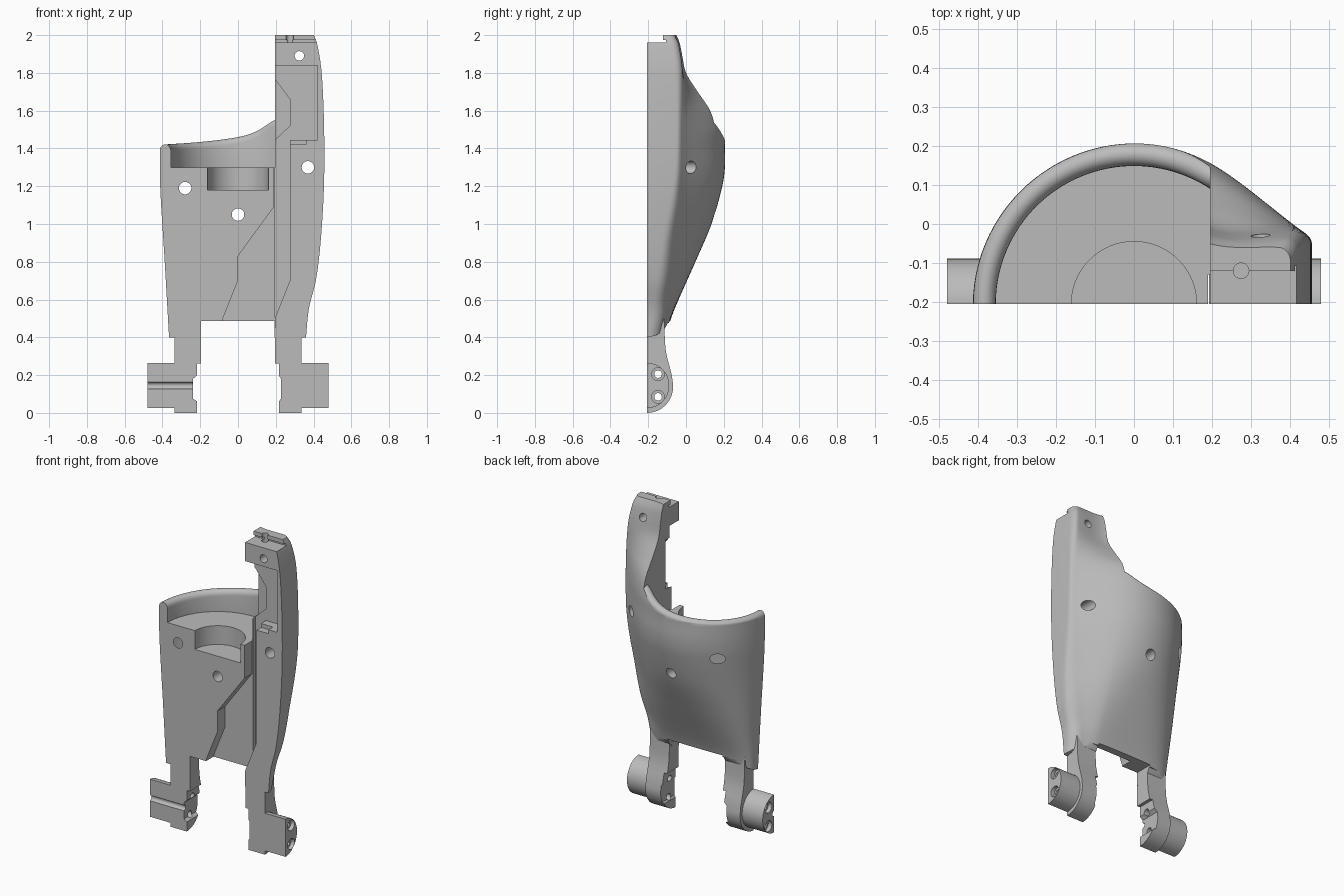
import bpy, bmesh
from math import cos, sin, acos, pi, radians
from mathutils import Vector
from mathutils.geometry import interpolate_bezier

if "Cube" in bpy.data.objects:
    bpy.data.objects.remove(bpy.data.objects["Cube"])

FRONT = -0.206
grey = bpy.data.materials.new("plain grey")
grey.use_nodes = True
grey.diffuse_color = (0.5, 0.5, 0.5, 1)
grey.node_tree.nodes["Principled BSDF"].inputs["Base Color"].default_value = (0.5, 0.5, 0.5, 1)


def make(name, bm):
    bmesh.ops.remove_doubles(bm, verts=bm.verts, dist=1e-5)
    bmesh.ops.recalc_face_normals(bm, faces=bm.faces)
    mesh = bpy.data.meshes.new(name)
    bm.to_mesh(mesh)
    bm.free()
    mesh.materials.append(grey)
    ob = bpy.data.objects.new(name, mesh)
    bpy.context.collection.objects.link(ob)
    return ob


def loft(name, rings):
    """Skin a list of equal closed rings and cap both ends."""
    bm = bmesh.new()
    rows = [[bm.verts.new(p) for p in r] for r in rings]
    n = len(rows[0])
    for a, b in zip(rows, rows[1:]):
        for i in range(n):
            j = (i + 1) % n
            bm.faces.new((a[i], a[j], b[j], b[i]))
    bm.faces.new(rows[0])
    bm.faces.new(rows[-1])
    return make(name, bm)


def prism(name, pts, axis, lo, hi):
    """Extrude a 2D outline along x, y or z."""
    def place(p, d):
        q = list(p)
        q.insert("xyz".index(axis), d)
        return q
    return loft(name, [[place(p, d) for p in pts] for d in (lo, hi)])


def box(name, x0, x1, y0, y1, z0, z1):
    return prism(name, [(x0, y0), (x1, y0), (x1, y1), (x0, y1)], "z", z0, z1)


def rod(name, c, r, axis, lo, hi, n=48):
    pts = [(c[0] + r * cos(2 * pi * i / n), c[1] + r * sin(2 * pi * i / n)) for i in range(n)]
    return prism(name, pts, axis, lo, hi)


def cut(ob, *cutters):
    for c in cutters:
        c.hide_render = True
        m = ob.modifiers.new("cut", "BOOLEAN")
        m.operation, m.solver, m.object = "DIFFERENCE", "EXACT", c
        bpy.context.view_layer.objects.active = ob
        bpy.ops.object.modifier_apply(modifier=m.name)
        bpy.data.objects.remove(c)


def smooth(ob):
    bpy.ops.object.select_all(action="DESELECT")
    ob.select_set(True)
    bpy.context.view_layer.objects.active = ob
    bpy.ops.object.shade_smooth_by_angle(angle=radians(28))


def spline(table, z):
    """Smooth interpolation through (position, value) pairs."""
    z = min(max(z, table[0][0]), table[-1][0])
    i = max(k for k in range(len(table) - 1) if table[k][0] <= z)
    def slope(k):
        a, b = table[max(k - 1, 0)], table[min(k + 1, len(table) - 1)]
        return (b[1] - a[1]) / (b[0] - a[0])
    (x0, y0), (x1, y1) = table[i], table[i + 1]
    h = x1 - x0
    t = (z - x0) / h
    return (y0 * (1 + 2 * t) * (1 - t) ** 2 + y1 * t * t * (3 - 2 * t)
            + h * t * (1 - t) * (slope(i) * (1 - t) - slope(i + 1) * t))


# Shell against height: side widths, depth, side corner, its size, and squareness
left_w = [(0.4, 0.365), (0.8, 0.388), (1.2, 0.412), (1.4, 0.413), (2, 0.40)]
right_w = [(0.4, 0.36), (0.55, 0.375), (0.7, 0.412), (0.9, 0.437), (1.2, 0.455),
           (1.5, 0.456), (1.8, 0.443), (1.95, 0.42), (2, 0.402)]
depth = [(0.4, 0.1), (0.5, 0.127), (0.6, 0.167), (0.8, 0.256), (1, 0.341), (1.2, 0.398),
         (1.3, 0.412), (1.4, 0.412), (1.5, 0.411), (1.6, 0.381), (1.7, 0.306), (1.8, 0.236),
         (1.9, 0.211), (1.96, 0.197), (2, 0.178)]
corner = [(0.4, -0.13), (0.5, -0.108), (0.6, -0.095), (0.75, -0.07), (0.9, -0.05),
          (1.1, -0.02), (1.4, -0.01), (1.8, -0.018), (1.95, -0.038), (2, -0.06)]
bend = [(0.4, 0.06), (1, 0.065), (1.3, 0.04), (2, 0.03)]
square = [(0.4, 4), (0.6, 3), (0.9, 2.2), (1.1, 2), (2, 2)]


def section(z):
    a, xr, d, yc, c, n = (spline(t, z) for t in (left_w, right_w, depth, corner, bend, square))
    u = 0.2 / a
    end = pi - acos(u ** (n / 2))
    pts = []
    for i in range(32):
        co, si = cos(end * i / 32), sin(end * i / 32)
        x = abs(co) ** (2 / n) * (-a if co > 0 else a)
        pts.append(Vector((x, FRONT + d * si ** (2 / n), z)))
    p = Vector((0.2, FRONT + d * (1 - u ** n) ** (1 / n), z))
    q = Vector((xr - c, yc, z))
    s = -d / a * u ** (n - 1) * (1 - u ** n) ** (1 / n - 1)
    m = (q.y - p.y) / (q.x - p.x)
    reach = (q.x - p.x) * 0.33
    low = max(yc - 1.2 * c, FRONT + 0.01)
    pts += interpolate_bezier(p, p + Vector((reach, s * reach, 0)),
                              q - Vector((reach, m * reach, 0)), q, 16)[:-1]
    pts += interpolate_bezier(q, q + Vector((0.6 * c, m * 0.6 * c, 0)),
                              Vector((xr, (low + yc) / 2, z)), Vector((xr, low, z)), 10)
    return pts + [Vector((xr, FRONT, z))]


shell = loft("shell", [section(0.4 + 1.6 * i / 80) for i in range(81)])

# Half-round rim and round shelf, cut out left of the tower
rim_z = [(-0.42, 1.42), (-0.2, 1.435), (0, 1.46), (0.1, 1.49), (0.2, 1.55)]
rings = []
for i in range(73):
    t = radians(-10 + 200 * i / 72)
    h = spline(rim_z, 0.4 * cos(t))
    outline = [(0, 1.3), (0.355, 1.3)]
    outline += [(0.385 - 0.03 * cos(pi * k / 10), h - 0.034 * (1 - sin(pi * k / 10)))
                for k in range(11)]
    outline += [(0.6, h - 0.034), (0.6, 2.2), (0, 2.2)]
    rings.append([(r * cos(t), FRONT + r * sin(t), z) for r, z in outline])
rim_cut = loft("rim_cutter", rings)
cut(rim_cut, box("clip", 0.195, 1, -1, 1, 1, 3))
cut(shell, rim_cut, rod("well", (0, FRONT), 0.161, "z", 1.18, 1.35, 64))

# Front channel with a deeper slot, tower pocket with its relief
channel = [(-0.085, 0.45), (-0.08, 0.5), (0, 0.7), (0, 0.83), (0.19, 1.09), (0.19, 1.46),
           (0.275, 1.46), (0.275, 0.7), (0.195, 0.5), (0.195, 0.45)]
slot = [(0.197, 0.505), (0.275, 0.7), (0.275, 1.46), (0.197, 1.46)]
relief = [(0.15, 1.8), (0.2, 1.76), (0.275, 1.66), (0.275, 1.52), (0.2, 1.45), (0.15, 1.45)]
cut(shell,
    prism("channel", channel, "y", -0.4, -0.13),
    prism("slot", slot, "y", -0.4, -0.106),
    box("pocket", 0.15, 0.42, -0.4, -0.11, 1.445, 1.84),
    box("pocket_step", 0.15, 0.36, -0.4, -0.16, 1.42, 1.5),
    prism("relief", relief, "y", -0.4, -0.07))

# Rounded lower edge, the gap between the legs, and the stepped tower top
lower_edge = [(-0.3, 0.4), (FRONT, 0.4), (-0.165, 0.408), (-0.135, 0.424), (-0.112, 0.447),
              (-0.097, 0.475), (0, 0.475), (0, 0.3), (-0.3, 0.3)]
cut(shell,
    prism("lower_edge", lower_edge, "x", -1, 1),
    box("leg_gap", -0.197, 0.193, -1, 1, 0.3, 0.487),
    box("top_step", 0.1, 0.6, -0.4, -0.121, 1.96, 2.1),
    box("top_groove", 0.1, 0.6, -0.2, -0.106, 1.96, 1.975),
    rod("top_hole", (0.275, -0.12), 0.02, "z", 1.9, 2.1, 24))

# Screw holes from front to back
for x, z, r in ((-0.28, 1.19, 0.033), (0, 1.05, 0.033), (0.37, 1.3, 0.033), (0.325, 1.89, 0.025)):
    cut(shell, rod("screw_hole", (x, z), r, "y", -1, 1, 32))
smooth(shell)

# Legs: rounded foot, slim neck, and a half-round pin facing outward
foot = [(FRONT + 0.138 * cos(radians(a)), 0.14 + 0.14 * sin(radians(a))) for a in range(-90, 13, 6)]
foot += [(-0.075, 0.2), (-0.085, 0.24), (-0.098, 0.285), (-0.107, 0.33), (-0.111, 0.37),
         (-0.113, 0.42), (-0.116, 0.5), (-0.2, 0.5), (-0.2, 0.4), (FRONT, 0.4)]
half = [(FRONT + 0.117 * cos(radians(a)), 0.145 + 0.12 * sin(radians(a))) for a in range(-90, 91, 6)]
for side, word, dent in ((-1, "right", 0.238), (1, "left", 0.227)):
    def span(a, b):
        return sorted((side * a, side * b))
    leg = prism(word + "_leg", foot, "x", *span(0.197, 0.335))
    pin = prism(word + "_pin", half, "x", *span(0.335, 0.48))
    notch = [(0.1, 0.05), (0.216, 0.06), (dent, 0.075), (dent, 0.18), (0.216, 0.2), (0.1, 0.2)]
    cut(leg, box("inner_step", *span(0.1, 0.218), -1, 1, -0.1, 0.262),
        prism("notch", [(side * x, z) for x, z in notch], "y", -1, 1))
    for z in (0.085, 0.205):
        for part in (leg, pin):
            cut(part, rod("pin_hole", (-0.148, z), 0.02, "x", *span(0.1, 0.6), 24))
        cut(pin, rod("counterbore", (-0.148, z), 0.034, "x", *span(0.455, 0.6), 24))
    if side < 0:
        for part in (leg, pin):
            cut(part, rod("front_groove", (FRONT, 0.145), 0.018, "x", -0.6, -0.2, 24))
    smooth(leg)
    smooth(pin)
